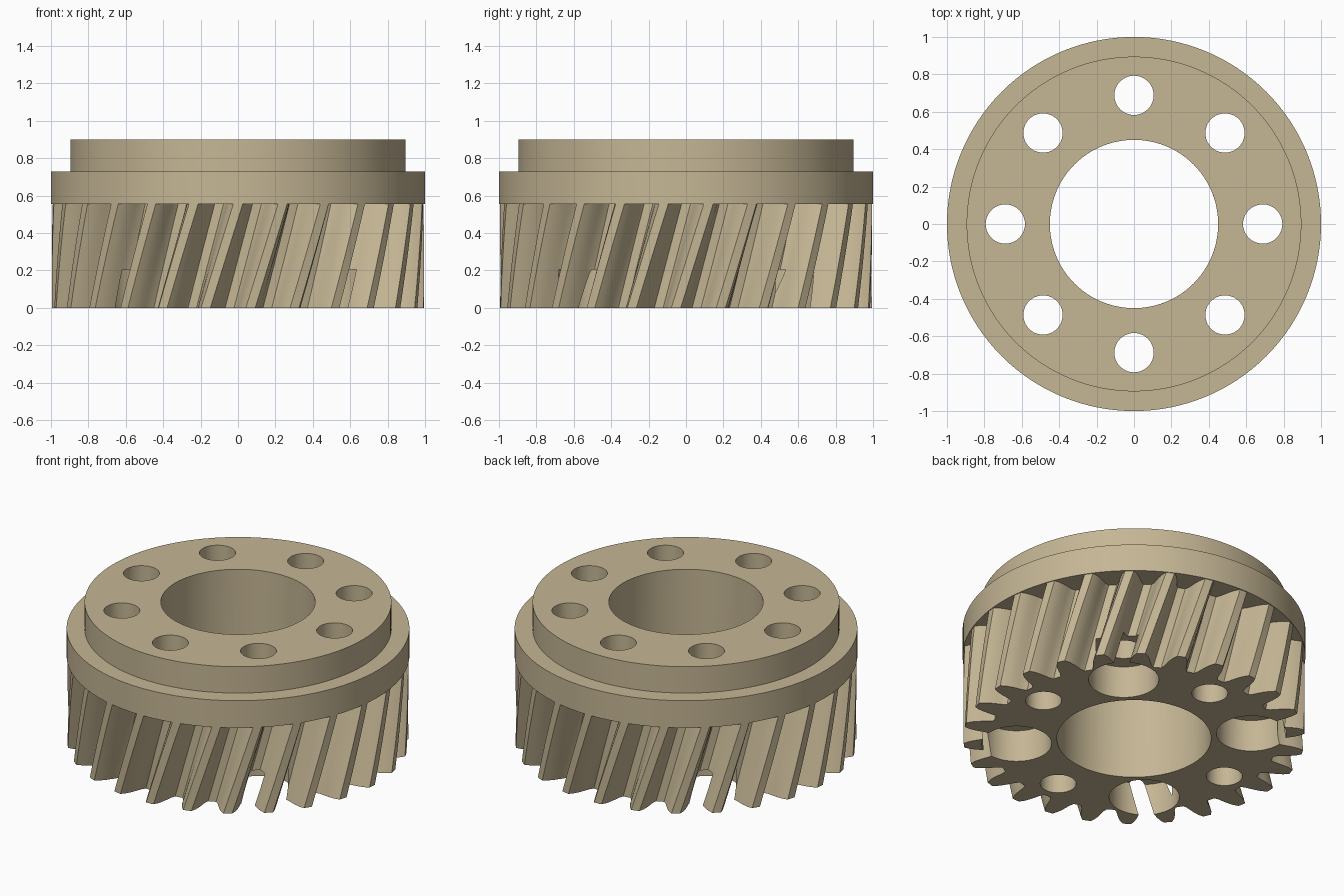
import bpy, bmesh
from math import radians, degrees, sin, cos, pi

if "Cube" in bpy.data.objects:
    bpy.data.objects.remove(bpy.data.objects["Cube"])

TEETH = 26
STEP = 2 * pi / TEETH
TWIST = radians(10)
GEAR_TOP = 0.555


def circle(r, z, cx=0, cy=0, n=96):
    return [(cx + r * cos(2 * pi * i / n), cy + r * sin(2 * pi * i / n), z) for i in range(n)]


def stack(bm, rings):
    """Skin a pile of equal-count rings and cap both ends."""
    vs = [[bm.verts.new(p) for p in ring] for ring in rings]
    n = len(vs[0])
    for a, b in zip(vs, vs[1:]):
        for i in range(n):
            j = (i + 1) % n
            bm.faces.new((a[i], a[j], b[j], b[i]))
    bm.faces.new(vs[0][::-1])
    bm.faces.new(vs[-1])


def finish(name, bm):
    bmesh.ops.triangulate(bm, faces=[f for f in bm.faces if len(f.verts) == 4])
    bmesh.ops.recalc_face_normals(bm, faces=bm.faces)
    me = bpy.data.meshes.new(name)
    bm.to_mesh(me)
    bm.free()
    ob = bpy.data.objects.new(name, me)
    bpy.context.collection.objects.link(ob)
    return ob


def boolean(target, other, op):
    bpy.context.view_layer.objects.active = target
    m = target.modifiers.new(op.lower(), 'BOOLEAN')
    m.operation, m.solver, m.object = op, 'EXACT', other
    bpy.ops.object.modifier_apply(modifier=m.name)
    bpy.data.objects.remove(other)


# Helical toothed section: half a tooth outline as (degrees, radius), mirrored
half = [(5.3, 0.84), (4.4, 0.865), (3.9, 0.895), (3.3, 0.93), (2.5, 0.965), (1.45, 0.995)]
tooth = [(-a, r) for a, r in half] + [(0, 0.995)] + half[::-1]


def gear_ring(z):
    base = -pi / 2 + TWIST * (z / GEAR_TOP - 1)
    pts = []
    for k in range(TEETH):
        for a, r in tooth:
            t = base + k * STEP + radians(a)
            pts.append((r * cos(t), r * sin(t), z))
    return pts


bm = bmesh.new()
LAYERS = 8
stack(bm, [gear_ring(0.6 * i / LAYERS) for i in range(LAYERS + 1)])
gear = finish("helical_gear_hub", bm)

# Flange and raised shoulder
bm = bmesh.new()
stack(bm, [circle(r, z, n=128) for r, z in
           [(1, GEAR_TOP), (1, 0.73), (0.895, 0.73), (0.895, 0.9)]])
boolean(gear, finish("flange", bm), 'UNION')

# Centre bore, eight bolt holes, counterbores under the diagonal ones
bm = bmesh.new()
stack(bm, [circle(0.45, -0.1), circle(0.45, 1.0)])
for k in range(8):
    x, y = 0.688 * cos(k * pi / 4), 0.688 * sin(k * pi / 4)
    prof = [(0.105, -0.1), (0.105, 1.0)]
    if k % 2:
        prof = [(0.205, -0.1), (0.205, 0.205), (0.105, 0.205), (0.105, 1.0)]
    stack(bm, [circle(r, z, x, y, 48) for r, z in prof])
cutter = finish("hole_cutter", bm)
cutter.hide_render = True
boolean(gear, cutter, 'DIFFERENCE')

# Smooth shading with crisp edges
bpy.ops.object.select_all(action='DESELECT')
gear.select_set(True)
bpy.context.view_layer.objects.active = gear
bpy.ops.object.shade_smooth_by_angle(angle=radians(25))

# Sandy metal colour
mat = bpy.data.materials.new("sand")
mat.diffuse_color = (0.56, 0.47, 0.30, 1)
mat.use_nodes = True
mat.node_tree.nodes["Principled BSDF"].inputs["Base Color"].default_value = mat.diffuse_color
gear.data.materials.clear()
gear.data.materials.append(mat)
